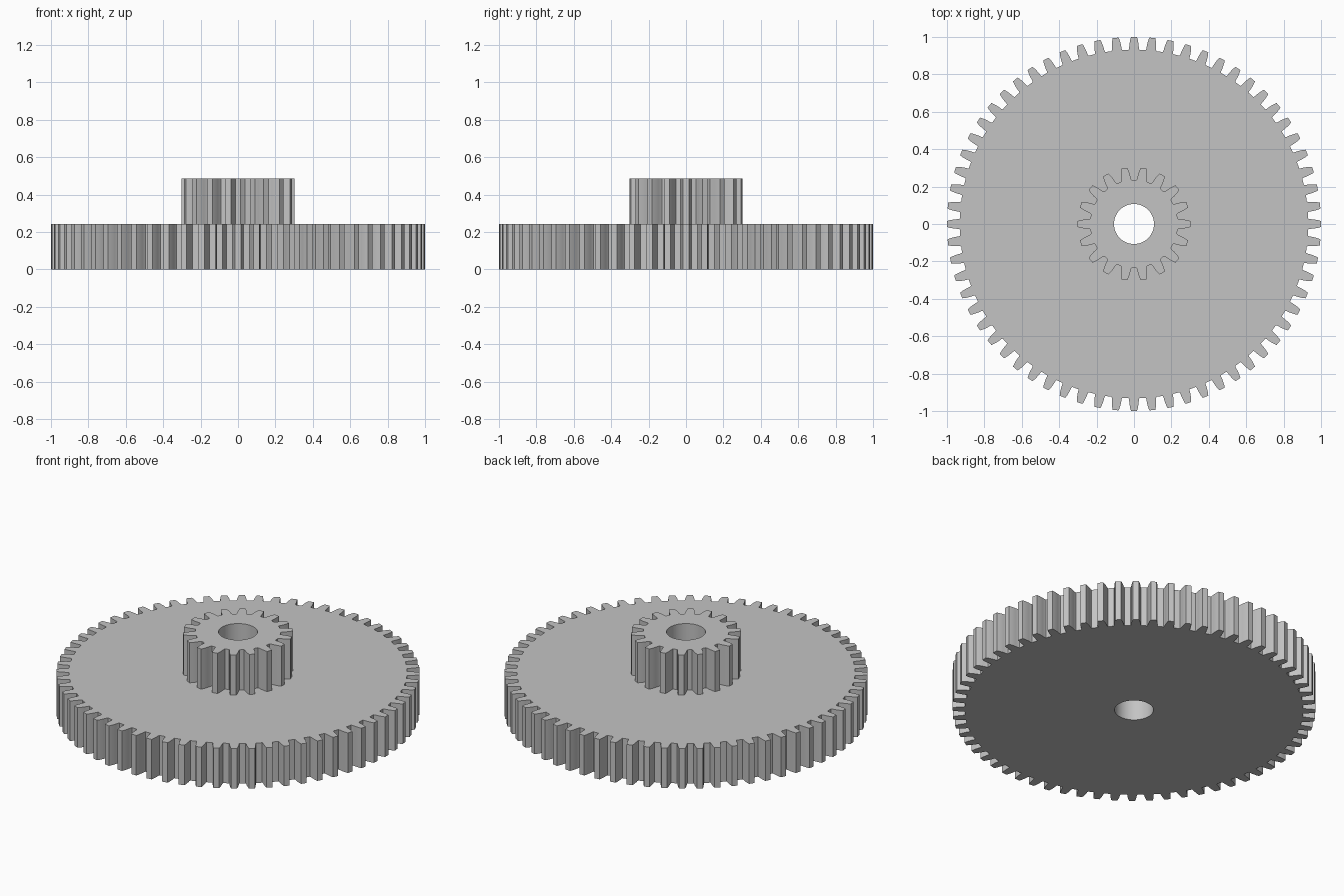
import bpy
import bmesh
import math
from mathutils import Vector

cube = bpy.data.objects.get("Cube")
if cube:
    bpy.data.objects.remove(cube, do_unlink=True)

MODULE = 2 / 66          # 64 teeth give an outer radius of 1
BORE = 0.107

grey = bpy.data.materials.new("plain_grey")
grey.use_nodes = True
colour = (0.55, 0.55, 0.55, 1)
grey.diffuse_color = colour
grey.node_tree.nodes["Principled BSDF"].inputs["Base Color"].default_value = colour

# Tooth flank from root to tip: (height from pitch circle, half width), in modules
FLANK = [(-1.25, 0.95), (-1.0, 0.86), (-0.4, 0.82), (0, 0.76), (0.5, 0.67), (1, 0.53)]


def gear_outline(teeth):
    """Closed outline of a spur gear with its first tooth on +x."""
    pitch = MODULE * teeth / 2
    root = pitch - 1.25 * MODULE
    points = []
    for i in range(teeth):
        middle = math.tau * i / teeth
        side = [(pitch + h * MODULE, w * MODULE) for h, w in FLANK]
        tooth = [(r, -math.asin(w / r)) for r, w in side]
        tooth += [(r, -a) for r, a in reversed(tooth)]
        tooth.append((root, math.pi / teeth))
        points += [Vector((r * math.cos(middle + a), r * math.sin(middle + a), 0))
                   for r, a in tooth]
    return points


def make_gear(name, teeth, bottom, top):
    """Toothed ring with a round bore, between two heights."""
    bm = bmesh.new()
    outer = gear_outline(teeth)
    inner = [p.normalized() * BORE for p in outer]
    # Loops in order around the section: outside up, then bore down
    section = [(outer, bottom), (outer, top), (inner, top), (inner, bottom)]
    loops = [[bm.verts.new((p.x, p.y, z)) for p in ring] for ring, z in section]
    count = len(outer)
    for k, loop in enumerate(loops):
        following = loops[(k + 1) % len(loops)]
        for i in range(count):
            j = (i + 1) % count
            bm.faces.new((loop[i], loop[j], following[j], following[i]))
    bmesh.ops.recalc_face_normals(bm, faces=bm.faces[:])
    mesh = bpy.data.meshes.new(name)
    bm.to_mesh(mesh)
    bm.free()
    mesh.materials.append(grey)
    gear = bpy.data.objects.new(name, mesh)
    bpy.context.collection.objects.link(gear)
    bpy.ops.object.select_all(action="DESELECT")
    gear.select_set(True)
    bpy.context.view_layer.objects.active = gear
    bpy.ops.object.shade_smooth_by_angle(angle=math.radians(25))
    return gear


# Wide gear below, small pinion on top
make_gear("large_gear", 64, 0, 0.243)
make_gear("small_pinion", 18, 0.243, 0.487)
